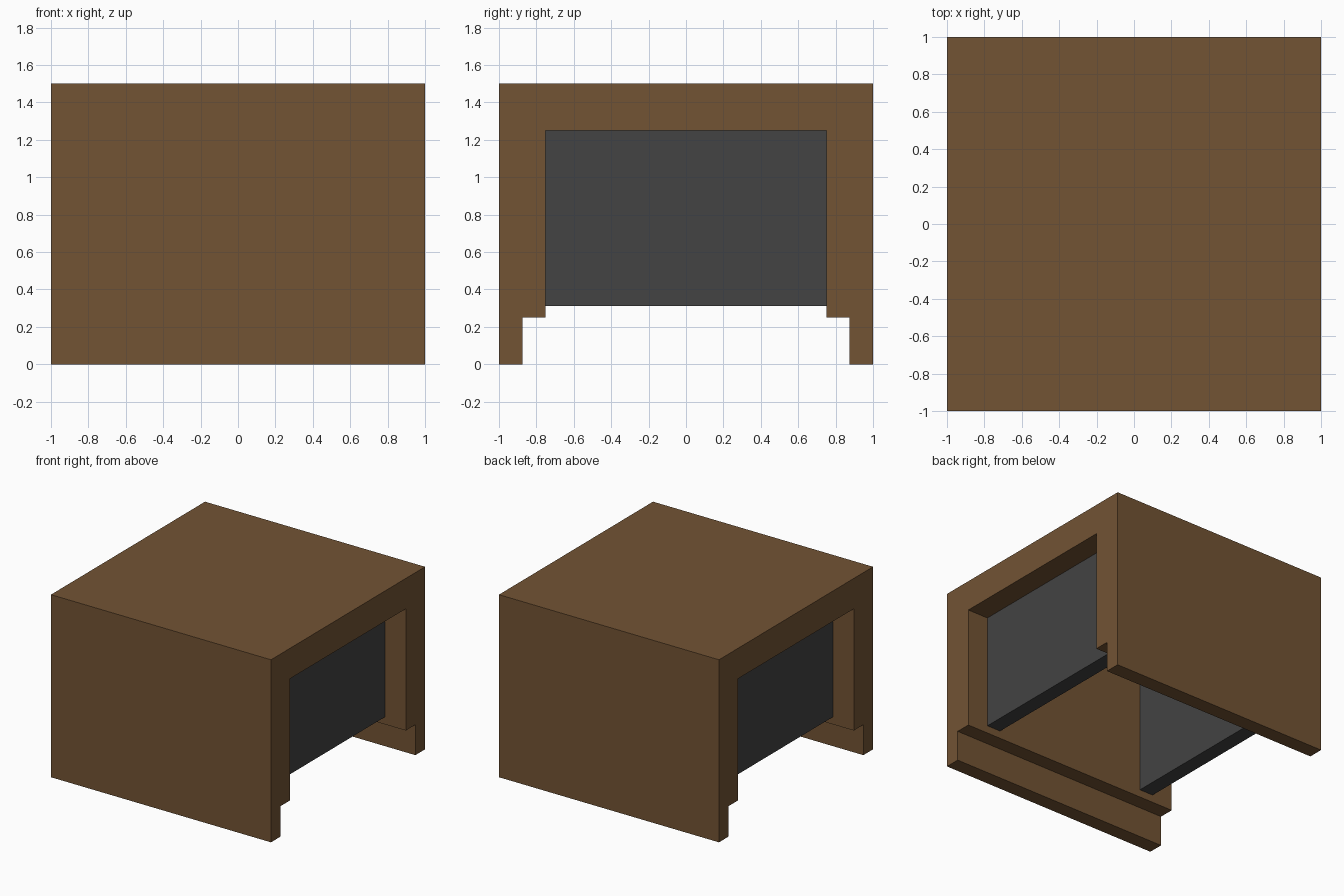
import bpy, bmesh

if "Cube" in bpy.data.objects:
    bpy.data.objects.remove(bpy.data.objects["Cube"])


def material(name, rgb):
    m = bpy.data.materials.new(name)
    m.diffuse_color = (*rgb, 1)
    m.use_nodes = True
    m.node_tree.nodes["Principled BSDF"].inputs["Base Color"].default_value = m.diffuse_color
    return m


def make_object(name, bm, mat):
    bmesh.ops.recalc_face_normals(bm, faces=bm.faces)
    mesh = bpy.data.meshes.new(name)
    bm.to_mesh(mesh)
    bm.free()
    mesh.materials.append(mat)
    obj = bpy.data.objects.new(name, mesh)
    bpy.context.collection.objects.link(obj)
    return obj


def extrude_x(name, profile, x0, x1, mat):
    """Extrude a closed (y, z) profile from x0 to x1."""
    bm = bmesh.new()
    face = bm.faces.new([bm.verts.new((x0, y, z)) for y, z in profile])
    ext = bmesh.ops.extrude_face_region(bm, geom=[face])
    verts = [g for g in ext["geom"] if isinstance(g, bmesh.types.BMVert)]
    bmesh.ops.translate(bm, verts=verts, vec=(x1 - x0, 0, 0))
    return make_object(name, bm, mat)


brown = material("brown wood", (0.170, 0.087, 0.034))
grey = material("dark grey", (0.056, 0.056, 0.056))

# Arch-shaped housing: top slab and two walls, each wall notched at the foot
half = [(1, 1.5), (1, 0), (0.875, 0), (0.875, 0.25), (0.75, 0.25), (0.75, 1.25)]
arch = half + [(-y, z) for y, z in reversed(half)]
extrude_x("housing", arch, -1, 1, brown)

# Recessed end panels
panel = [(-0.75, 0.3125), (0.75, 0.3125), (0.75, 1.25), (-0.75, 1.25)]
for side, s in (("right", 1), ("left", -1)):
    extrude_x(side + "_panel", panel, s * 0.6875, s * 0.8125, grey)
